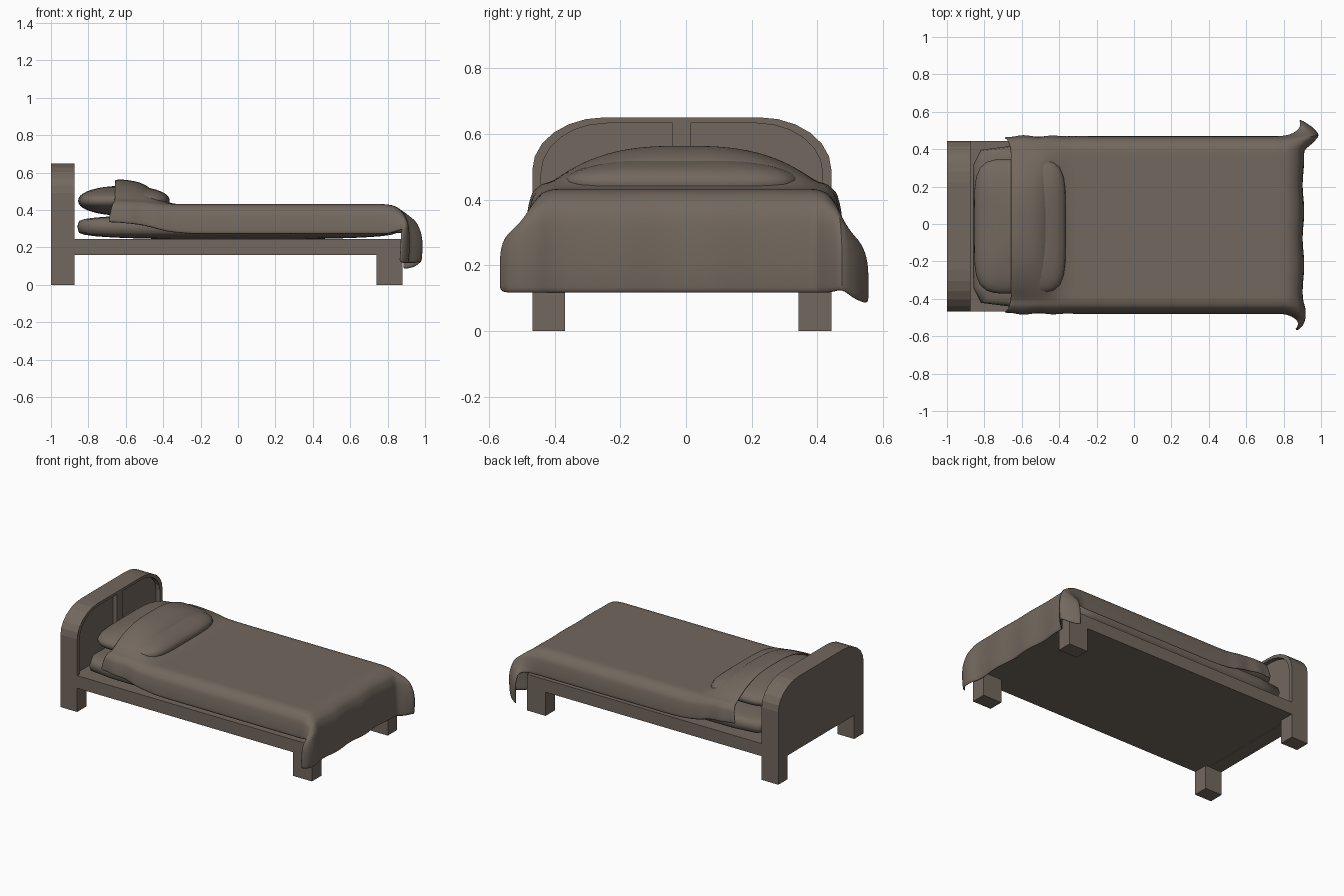
import bpy, bmesh, math
from mathutils import Vector

if "Cube" in bpy.data.objects:
    bpy.data.objects.remove(bpy.data.objects["Cube"], do_unlink=True)

mat = bpy.data.materials.new("warm taupe")
mat.use_nodes = True
taupe = (0.17, 0.138, 0.112, 1)
mat.diffuse_color = taupe
mat.node_tree.nodes["Principled BSDF"].inputs["Base Color"].default_value = taupe

MID = -0.0125          # centre line of the frame in y
HALF = 0.455           # half width of the frame


def add_object(name, bm, smooth=None):
    bmesh.ops.recalc_face_normals(bm, faces=bm.faces)
    mesh = bpy.data.meshes.new(name)
    bm.to_mesh(mesh)
    bm.free()
    mesh.materials.append(mat)
    ob = bpy.data.objects.new(name, mesh)
    bpy.context.collection.objects.link(ob)
    if smooth:
        bpy.ops.object.select_all(action="DESELECT")
        ob.select_set(True)
        bpy.context.view_layer.objects.active = ob
        bpy.ops.object.shade_smooth_by_angle(angle=math.radians(smooth))
    return ob


def box(name, lo, hi):
    bm = bmesh.new()
    bmesh.ops.create_cube(bm, size=1)
    for v in bm.verts:
        v.co = [(a + b) / 2 + c * (b - a) for a, b, c in zip(lo, hi, v.co)]
    return add_object(name, bm)


def arch(half, bottom, top, rx, rz, steps=6):
    """Outline of a board with rounded upper corners, as (y, z) points."""
    right = [(half, bottom)]
    for i in range(steps + 1):
        t = math.pi / 2 * i / steps
        right.append((half - rx + rx * math.cos(t), top - rz + rz * math.sin(t)))
    return [(MID + y, z) for y, z in right] + [(MID - y, z) for y, z in reversed(right)]


def interp(points, t):
    """Point at fraction t along a list of evenly spaced points."""
    t = min(max(t, 0), 1) * (len(points) - 1)
    i = min(int(t), len(points) - 2)
    return Vector(points[i]).lerp(Vector(points[i + 1]), t - i)


def smooth(t):
    t = min(max(t, 0), 1)
    return t * t * (3 - 2 * t)


# Bed frame: platform and four legs
box("bed_platform", (-0.9, MID - HALF, 0.16), (0.88, MID + HALF, 0.245))
for end, x0, x1 in (("head", -1, -0.875), ("foot", 0.74, 0.88)):
    for side, s in (("left", 1), ("right", -1)):
        ys = sorted((MID + s * HALF, MID + s * (HALF - 0.1)))
        box(f"{end}_leg_{side}", (x0, ys[0], 0), (x1, ys[1], 0.17))

# Headboard: arched slab, raised rim and centre bar
outer = arch(HALF, 0.16, 0.65, 0.22, 0.16)
inner = arch(HALF - 0.027, 0.16, 0.632, 0.2, 0.15)
bm = bmesh.new()
face = bm.faces.new([bm.verts.new((-1, y, z)) for y, z in outer])
ext = bmesh.ops.extrude_face_region(bm, geom=[face], use_keep_orig=True)
for v in ext["geom"]:
    if isinstance(v, bmesh.types.BMVert):
        v.co.x = -0.905
add_object("headboard_panel", bm)

bm = bmesh.new()
loops = [[bm.verts.new((x, y, z)) for y, z in outline]
         for x, outline in ((-0.905, outer), (-0.875, outer), (-0.875, inner), (-0.905, inner))]
for a, b in zip(loops, loops[1:]):
    for i in range(len(a) - 1):
        bm.faces.new((a[i], a[i + 1], b[i + 1], b[i]))
add_object("headboard_rim", bm)
box("headboard_bar", (-0.91, MID - 0.028, 0.16), (-0.875, MID + 0.028, 0.64))


# Cushions: boxy ellipsoids with a pinched edge
def cushion(name, centre, size, corner, bulge):
    bm = bmesh.new()
    bmesh.ops.create_uvsphere(bm, u_segments=48, v_segments=20, radius=1)
    for v in bm.verts:
        r = math.hypot(v.co.x, v.co.y)
        a = math.atan2(v.co.y, v.co.x)
        c, s = math.cos(a), math.sin(a)
        k = (abs(c) ** corner + abs(s) ** corner) ** (-1 / corner)
        r2 = min(r, 1)
        z = math.copysign(abs(v.co.z) ** bulge, v.co.z)
        v.co = (centre[0] + size[0] * r2 * k * c,
                centre[1] + size[1] * r2 * k * s,
                centre[2] + size[2] * z)
    return add_object(name, bm, 60)


cushion("mattress", (0, MID, 0.31), (0.86, 0.43, 0.068), 14, 0.4)
cushion("pillow", (-0.61, MID, 0.45), (0.245, 0.36, 0.08), 5, 0.9)

# Blanket: draped sheet over pillow, mattress and foot end
EDGE = 0.4
SIDE = [(0, 0), (0.035, -0.012), (0.062, -0.045), (0.072, -0.1), (0.077, -0.16)]
FOOT = [(0.78, 0.432), (0.835, 0.425), (0.88, 0.395), (0.9, 0.345),
        (0.906, 0.27), (0.906, 0.19), (0.9, 0.115)]
HUMP = [0.128, 0.133, 0.126, 0.118, 0.095, 0.05, 0.015, 0]
TAIL = {1: [(0, 0, 0), (0.045, 0.035, 0), (0.085, 0.08, 0.01), (0.045, 0.125, -0.02), (-0.02, 0.165, -0.035)],
        -1: [(0, 0, 0), (0.015, 0.05, 0), (0.015, 0.1, 0), (0, 0.14, 0), (-0.03, 0.165, 0.005)]}


def hump(x, y):
    t = min(max((x + 0.67) / 0.33, 0), 1) * (len(HUMP) - 1)
    i = min(int(t), len(HUMP) - 2)
    h = HUMP[i] + (HUMP[i + 1] - HUMP[i]) * (t - i)
    return h * max(0, 1 - (abs(y) / 0.43) ** 2.8)


def drape(s, u):
    """s: 0-1 along the bed, 1-2 down the foot; |u| above 1 hangs at the side."""
    sign = 1 if u > 0 else -1
    a = max(0, abs(u) - 1)
    y = EDGE * max(-1, min(1, u))
    dy, dz = interp(SIDE, a)
    if s <= 1:
        x = -0.66 + 1.44 * s
        head = 1 - smooth((x + 0.7) / 0.5)
        dz *= 1 - 0.25 * head
        x -= 0.035 * a * (1 - smooth(s * 6))
        dy += 0.008 * head * a * math.sin(x * 40)
        return (x, y + sign * dy - 0.005, 0.432 + hump(x, y) + dz)
    b = s - 1
    x, z = interp(FOOT, b)
    w = smooth(b * 1.25)
    tail = interp(TAIL[sign], a)
    x += 0.006 * b * math.sin(y * 22)
    return (x + tail.x * w, y + sign * (dy * (1 - w) + tail.y * w) - 0.005,
            z + dz * (1 - w) + tail.z * w)


rows = [i / 48 for i in range(49)] + [1 + i / 14 for i in range(1, 15)]
cols = ([-2 + i / 8 for i in range(8)] + [-1 + i / 12 for i in range(25)]
        + [1 + i / 8 for i in range(1, 9)])
bm = bmesh.new()
grid = [[bm.verts.new(drape(s, u)) for u in cols] for s in rows]
for r0, r1 in zip(grid, grid[1:]):
    for i in range(len(cols) - 1):
        bm.faces.new((r0[i], r1[i], r1[i + 1], r0[i + 1]))
blanket = add_object("blanket", bm, 70)
if sum(p.normal.z for p in blanket.data.polygons) < 0:
    blanket.data.flip_normals()
thick = blanket.modifiers.new("thickness", "SOLIDIFY")
thick.thickness = 0.012
thick.offset = -1
soft = blanket.modifiers.new("soft", "SUBSURF")
soft.levels = soft.render_levels = 1
